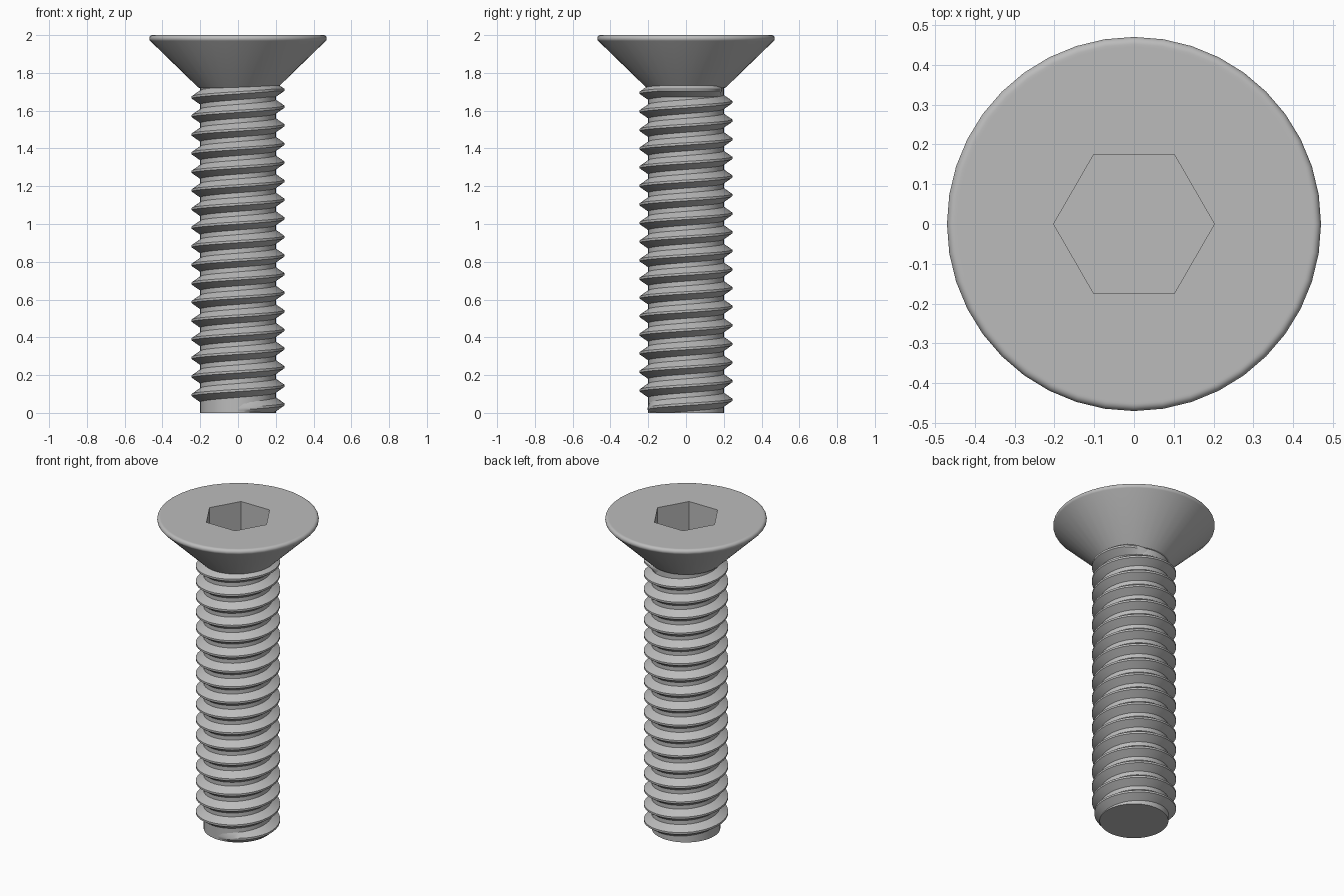
import bpy, bmesh
from math import pi, cos, sin, radians

cube = bpy.data.objects.get("Cube")
if cube:
    bpy.data.objects.remove(cube, do_unlink=True)

steel = bpy.data.materials.new("grey steel")
steel.use_nodes = True
grey = (0.5, 0.5, 0.5, 1)
steel.diffuse_color = grey
steel.node_tree.nodes["Principled BSDF"].inputs["Base Color"].default_value = grey

SIDES = 40
ROOT, CREST, PITCH = 0.2, 0.245, 0.0985


def ring(bm, r, z, n=SIDES):
    return [bm.verts.new((r * cos(2 * pi * i / n), r * sin(2 * pi * i / n), z)) for i in range(n)]


def skin(bm, a, b):
    n = len(a)
    for i in range(n):
        j = (i + 1) % n
        bm.faces.new((a[i], a[j], b[j], b[i]))


def finish(bm, name):
    bmesh.ops.recalc_face_normals(bm, faces=bm.faces)
    mesh = bpy.data.meshes.new(name)
    bm.to_mesh(mesh)
    bm.free()
    mesh.materials.append(steel)
    obj = bpy.data.objects.new(name, mesh)
    bpy.context.collection.objects.link(obj)
    bpy.ops.object.select_all(action='DESELECT')
    obj.select_set(True)
    bpy.context.view_layer.objects.active = obj
    bpy.ops.object.shade_smooth_by_angle(angle=radians(28))


def loop_edges(bm, loop):
    return [bm.edges.get((v, loop[(i + 1) % len(loop)])) for i, v in enumerate(loop)]


# Shank and countersunk head with rounded rim, in one lathed body
bm = bmesh.new()
rim = [(0.452 + 0.018 * cos(radians(a)), 1.982 + 0.018 * sin(radians(a)))
       for a in range(-45, 91, 15)]
profile = [(ROOT, 0), (ROOT, 1.72), (0.21, 1.722)] + rim + [(0.446, 2)]
rings = [ring(bm, r, z) for r, z in profile]
bm.faces.new(rings[0])
for low, high in zip(rings, rings[1:]):
    skin(bm, low, high)

# Hexagonal socket sunk into the flat top
mouth = ring(bm, 0.202, 2, 6)
floor = ring(bm, 0.202, 1.75, 6)
skin(bm, floor, mouth)
bm.faces.new(floor)
bmesh.ops.triangle_fill(bm, use_beauty=True,
                        edges=loop_edges(bm, rings[-1]) + loop_edges(bm, mouth))
finish(bm, "screw_body")

# Helical thread: a ridge swept up the shank, fading in at the tip
bm = bmesh.new()
previous = None
first, last = -SIDES // 4, int(17.2 * SIDES)
for step in range(first, last + 1):
    t = 2 * pi * step / SIDES
    z = min(0.045 + PITCH * step / SIDES, 1.71)
    grow = min(1, (step - first) / (SIDES * 0.22), (last - step) / 4)
    crest = ROOT + (CREST - ROOT) * grow
    section = []
    for r, dz in ((ROOT - 0.003, -0.039), (crest, -0.006), (crest, 0.006), (ROOT - 0.003, 0.039)):
        section.append(bm.verts.new((r * cos(t), r * sin(t), max(z + dz, 0.001 + dz * 0.01))))
    if previous:
        skin(bm, previous, section)
    else:
        bm.faces.new(section)
    previous = section
bm.faces.new(previous)
finish(bm, "thread")
